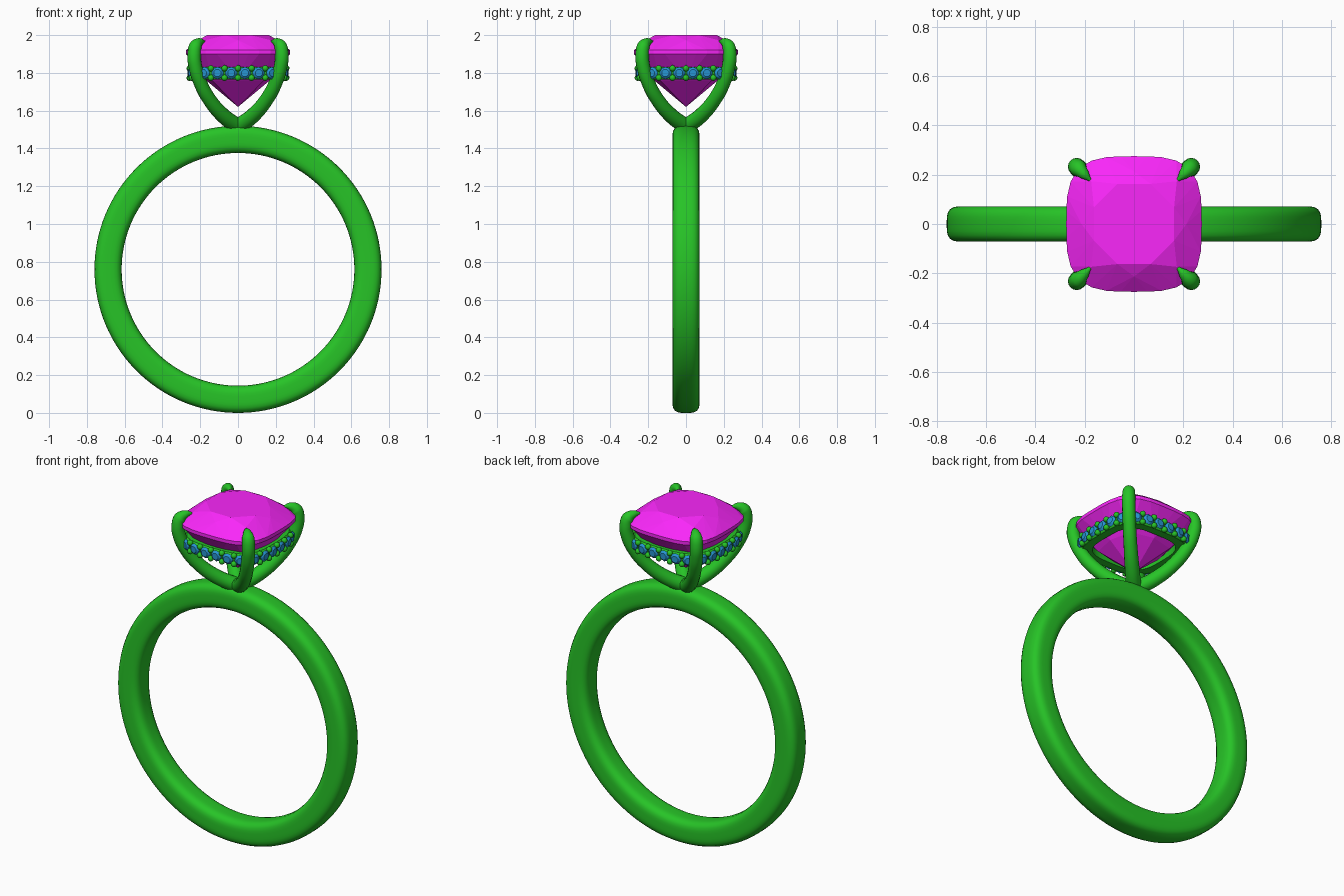
import bpy, bmesh, math
from mathutils import Vector, Matrix

if "Cube" in bpy.data.objects:
    bpy.data.objects.remove(bpy.data.objects["Cube"])


def material(name, rgb):
    m = bpy.data.materials.new(name)
    m.diffuse_color = (*rgb, 1)
    m.use_nodes = True
    m.node_tree.nodes["Principled BSDF"].inputs["Base Color"].default_value = m.diffuse_color
    return m


METAL = material("green_metal", (0.02, 0.55, 0.02))
PINK = material("magenta_stone", (0.95, 0.02, 0.95))
BLUE = material("blue_stone", (0.02, 0.3, 0.65))
CUSHION = 3.4


def squircle(a, half, n=CUSHION):
    c, s = math.cos(a), math.sin(a)
    r = half / (abs(c) ** n + abs(s) ** n) ** (1 / n)
    return r * c, r * s


def finish(bm, name, mat, smooth=None):
    bmesh.ops.recalc_face_normals(bm, faces=bm.faces[:])
    me = bpy.data.meshes.new(name)
    bm.to_mesh(me)
    bm.free()
    ob = bpy.data.objects.new(name, me)
    bpy.context.collection.objects.link(ob)
    me.materials.append(mat)
    if smooth:
        bpy.ops.object.select_all(action='DESELECT')
        ob.select_set(True)
        bpy.context.view_layer.objects.active = ob
        bpy.ops.object.shade_smooth_by_angle(angle=math.radians(smooth))
    return ob


def closed_loft(rings, name, mat, smooth):
    """Skin a closed loop of closed cross-sections."""
    bm = bmesh.new()
    vs = [[bm.verts.new(p) for p in ring] for ring in rings]
    for i, a in enumerate(vs):
        b = vs[(i + 1) % len(vs)]
        for j in range(len(a)):
            k = (j + 1) % len(a)
            bm.faces.new((a[j], a[k], b[k], b[j]))
    return finish(bm, name, mat, smooth)


def hull(bm, points):
    vs = [bm.verts.new(p) for p in points]
    bmesh.ops.convex_hull(bm, input=vs)


# Finger band: soft square section swept round a circle
section = [squircle(2 * math.pi * j / 32, 0.072, 3.6) for j in range(32)]
rings = []
for i in range(128):
    t = 2 * math.pi * i / 128
    rings.append([((0.688 + u) * math.cos(t), v, 0.76 + (0.688 + u) * math.sin(t))
                  for u, v in section])
closed_loft(rings, "band", METAL, 60)

# Cushion-cut centre stone, faceted: (half width, z, points, angle offset)
pts = [(0, 0, 1.62)]
for half, z, n, off in ((0.165, 2.0, 8, 0.5), (0.213, 1.973, 8, 0),
                        (0.275, 1.92, 32, 0), (0.275, 1.9, 32, 0),
                        (0.168, 1.76, 8, 0)):
    for i in range(n):
        pts.append((*squircle(2 * math.pi * (i + off) / n, half), z))
bm = bmesh.new()
hull(bm, pts)
bmesh.ops.dissolve_limit(bm, angle_limit=0.01, verts=bm.verts[:], edges=bm.edges[:])
finish(bm, "centre_stone", PINK)

# Gallery rail under the stone
profile = ((0.195, 1.765), (0.242, 1.765), (0.25, 1.775), (0.25, 1.823),
           (0.242, 1.832), (0.195, 1.832))
closed_loft([[(*squircle(2 * math.pi * i / 96, h), z) for h, z in profile]
             for i in range(96)], "gallery_rail", METAL, 40)

# Evenly spaced stations round the rail (alternating bead and gem)
GEMS = 24
N = 2400
path = [Vector((*squircle(2 * math.pi * i / N, 0.25), 0)) for i in range(N + 1)]
dist = [0]
for a, b in zip(path, path[1:]):
    dist.append(dist[-1] + (b - a).length)
stations, i = [], 0
for k in range(GEMS * 2):
    while dist[i] < dist[-1] * k / (GEMS * 2):
        i += 1
    p = path[i]
    nrm = Vector([math.copysign(abs(c) ** (CUSHION - 1), c) for c in p.xy] + [0]).normalized()
    stations.append((p + Vector((0, 0, 1.799)), nrm))

gems, beads = bmesh.new(), bmesh.new()
for k, (p, nrm) in enumerate(stations):
    if k % 2:
        # Small round accent gem facing outward
        side = Vector((-nrm.y, nrm.x, 0))
        gem = [p - nrm * 0.02]
        for r, out, off in ((0.033, 0.006, 0), (0.02, 0.018, 0.5)):
            for j in range(8):
                a = 2 * math.pi * (j + off) / 8
                gem.append(p + nrm * out + side * (r * math.cos(a))
                           + Vector((0, 0, r * math.sin(a))))
        hull(gems, gem)
    else:
        # Pair of holding beads between gems
        for dz in (-0.025, 0.025):
            bmesh.ops.create_icosphere(beads, subdivisions=2, radius=0.017,
                                       matrix=Matrix.Translation(p + nrm * 0.006 + Vector((0, 0, dz))))
finish(gems, "accent_gems", BLUE)
finish(beads, "rail_beads", METAL, 60)

# Four claw prongs: (distance along x and y, z, radius)
PRONG = ((0.0, 1.515, 0.042), (0.08, 1.575, 0.04), (0.152, 1.66, 0.037),
         (0.2, 1.75, 0.036), (0.227, 1.84, 0.036), (0.232, 1.9, 0.036),
         (0.224, 1.943, 0.034), (0.203, 1.963, 0.022), (0.178, 1.966, 0.006))
for sx, sy, label in ((-1, -1, "front_left"), (1, -1, "front_right"),
                      (-1, 1, "back_left"), (1, 1, "back_right")):
    cu = bpy.data.curves.new(label + "_prong", 'CURVE')
    cu.dimensions = '3D'
    cu.bevel_depth = 1.0
    cu.bevel_resolution = 6
    cu.resolution_u = 8
    cu.use_fill_caps = True
    sp = cu.splines.new('BEZIER')
    sp.bezier_points.add(len(PRONG) - 1)
    for bp, (d, z, r) in zip(sp.bezier_points, PRONG):
        bp.co = (sx * d, sy * d, z)
        bp.radius = r
        bp.handle_left_type = bp.handle_right_type = 'AUTO'
    cu.materials.append(METAL)
    ob = bpy.data.objects.new(label + "_prong", cu)
    bpy.context.collection.objects.link(ob)
    bpy.ops.object.select_all(action='DESELECT')
    ob.select_set(True)
    bpy.context.view_layer.objects.active = ob
    bpy.ops.object.convert(target='MESH')
    bpy.ops.object.shade_smooth_by_angle(angle=math.radians(60))
